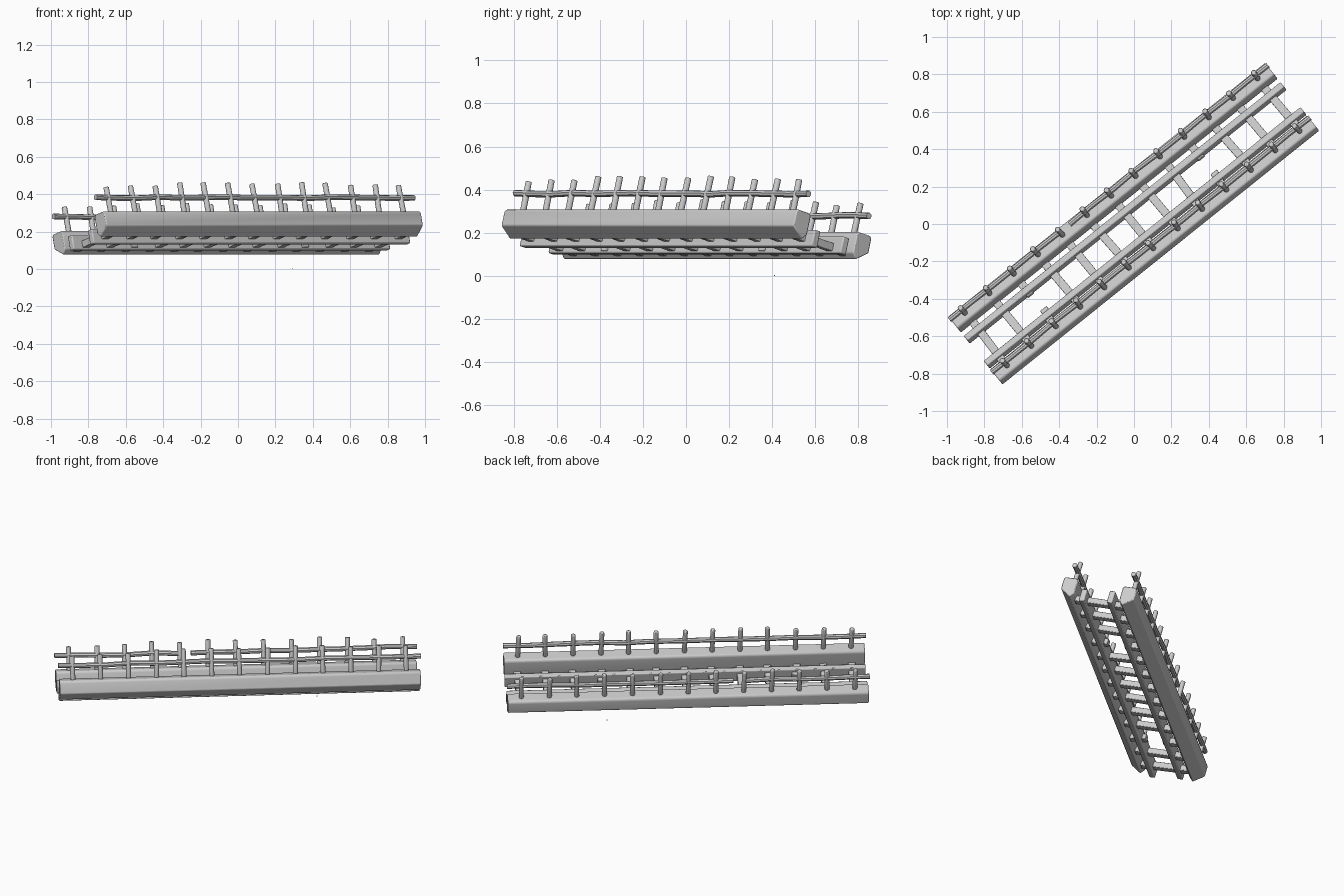
import bpy, bmesh, math, random
from mathutils import Matrix, Vector

random.seed(4)
if "Cube" in bpy.data.objects:
    bpy.data.objects.remove(bpy.data.objects["Cube"], do_unlink=True)

mat = bpy.data.materials.new("weathered_grey")
mat.use_nodes = True
GREY = (0.6, 0.6, 0.6, 1)
mat.diffuse_color = GREY
mat.node_tree.nodes["Principled BSDF"].inputs["Base Color"].default_value = GREY

# The bridge runs diagonally and leans sideways about its length
TURN, LEAN = math.radians(38.7), math.radians(15)
FRAME = Matrix.Rotation(TURN, 4, 'Z') @ Matrix.Rotation(-LEAN, 4, 'X')
HALF = 1.085
COUNT = 13
STEP = 0.167


def spot(v, z):
    """Frame whose origin lies at cross position v and height z."""
    side = Vector((-math.sin(TURN) * v, math.cos(TURN) * v, z))
    return Matrix.Translation(side) @ FRAME


def finish(bm, name, matrix, bevel=0.0):
    bmesh.ops.recalc_face_normals(bm, faces=bm.faces)
    mesh = bpy.data.meshes.new(name)
    bm.to_mesh(mesh)
    bm.free()
    mesh.materials.append(mat)
    obj = bpy.data.objects.new(name, mesh)
    bpy.context.collection.objects.link(obj)
    obj.matrix_world = matrix
    if bevel:
        mod = obj.modifiers.new("worn_edges", 'BEVEL')
        mod.width, mod.segments = bevel, 2
    bpy.ops.object.select_all(action='DESELECT')
    obj.select_set(True)
    bpy.context.view_layer.objects.active = obj
    bpy.ops.object.shade_smooth_by_angle(angle=math.radians(40))
    return obj


def loft(bm, rings):
    """Skin a list of closed rings and cap both ends."""
    loops = [[bm.verts.new(p) for p in ring] for ring in rings]
    for a, b in zip(loops, loops[1:]):
        for i in range(len(a)):
            j = (i + 1) % len(a)
            bm.faces.new((a[i], a[j], b[j], b[i]))
    bm.faces.new(loops[0])
    bm.faces.new(loops[-1])


def beam(name, profile, matrix, bevel):
    bm = bmesh.new()
    loft(bm, [[(u, p, w) for p, w in profile] for u in (-HALF, HALF)])
    return finish(bm, name, matrix, bevel)


def rod(bm, path, radius, sides=8):
    """Round rod along a nearly straight path."""
    path = [Vector(p) for p in path]
    turn = (path[-1] - path[0]).to_track_quat('Z', 'Y')
    angles = [math.tau * k / sides for k in range(sides)]
    loft(bm, [[c + turn @ Vector((radius * math.cos(a), radius * math.sin(a), 0))
               for a in angles] for c in path])


def wobble(size):
    return random.uniform(-size, size)


# Outer girders, mirrored, with a sloping underside
GIRDER = [(.045, .045), (.036, .056), (-.036, .056), (-.045, .045),
          (-.045, -.045), (-.02, -.071), (.046, -.025)]
back_side = spot(.18, .14)
front_side = spot(-.18, .245)
beam("back_girder", GIRDER, back_side, .006)
beam("front_girder", [(-q, w) for q, w in GIRDER], front_side, .006)

# Inner stringers
STRINGER = [(-.018, -.04), (.018, -.04), (.018, .04), (-.018, .04)]
beam("back_stringer", STRINGER, spot(.076, .14), .006)
beam("front_stringer", STRINGER, spot(-.095, .172), .006)

# Railings: posts with pointed wear and wavy handrails
POSTS = [(i - (COUNT - 1) / 2) * STEP for i in range(COUNT)]


def railing(name, matrix, spans, top):
    bm = bmesh.new()
    for u in POSTS:
        tip = top + .02 * math.cos(u * 1.5) + wobble(.008)
        lean = wobble(.006)
        rod(bm, [(u, 0, .03), (u + lean, 0, tip - .01)], .0155)
    finish(bm, name + "_posts", matrix, .004)
    bm = bmesh.new()
    for start, end in spans:
        n = max(3, round((end - start) / .15))
        rod(bm, [(start + (end - start) * k / n, wobble(.003), .142 + wobble(.004))
                 for k in range(n + 1)], .0155)
    finish(bm, name + "_handrail", matrix)


railing("front", front_side, [(-1.09, 1.09)], .212)
railing("back", back_side, [(-1.09, -.345), (-.27, 1.09)], .205)

# Cross bars, two of them broken in the middle
bm = bmesh.new()


def bar(u, start, end):
    skew = wobble(.008)
    rings = []
    for p, shift in ((start, -skew), (end, skew)):
        rings.append([(u + shift + a * .022, p, b * .019)
                      for a, b in ((-1, -1), (1, -1), (1, 1), (-1, 1))])
    loft(bm, rings)


for i, u in enumerate(POSTS):
    if i in (2, 9):
        bar(u, -.16, -.055)
        bar(u, .05, .17)
    else:
        bar(u, -.16, .17)
finish(bm, "cross_bars", spot(0, .148), .004)

# Loose splinter on the ground
bm = bmesh.new()
bmesh.ops.create_cube(bm, size=.004)
finish(bm, "ground_splinter", Matrix.Translation((.29, .41, .002)))
